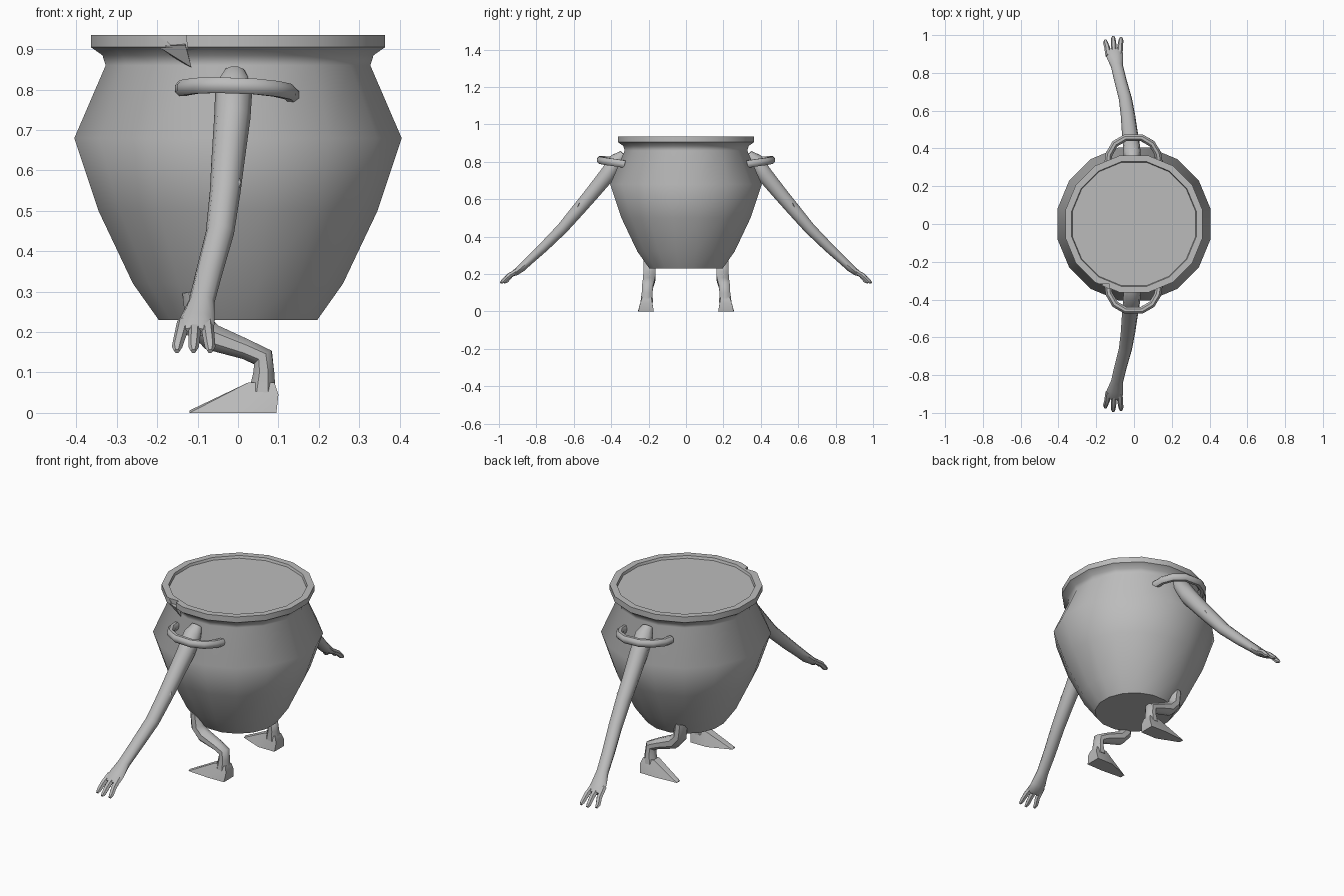
import bpy, bmesh
from math import cos, sin, pi, radians
from mathutils import Vector

if "Cube" in bpy.data.objects:
    bpy.data.objects.remove(bpy.data.objects["Cube"])

clay = bpy.data.materials.new("grey_clay")
clay.use_nodes = True
clay.diffuse_color = (0.5, 0.5, 0.5, 1)
clay.node_tree.nodes["Principled BSDF"].inputs["Base Color"].default_value = (0.5, 0.5, 0.5, 1)


def finish(bm, name, mirror=True):
    """Turn a bmesh into an object, mirrored front to back when asked."""
    bmesh.ops.recalc_face_normals(bm, faces=bm.faces)
    mesh = bpy.data.meshes.new(name)
    bm.to_mesh(mesh)
    bm.free()
    mesh.materials.append(clay)
    obj = bpy.data.objects.new(name, mesh)
    bpy.context.collection.objects.link(obj)
    if mirror:
        mod = obj.modifiers.new("mirror", 'MIRROR')
        mod.use_axis = (False, True, False)
        mod.use_mirror_merge = False
    return obj


def smooth(obj, angle=45):
    bpy.ops.object.select_all(action='DESELECT')
    obj.select_set(True)
    bpy.context.view_layer.objects.active = obj
    bpy.ops.object.shade_smooth_by_angle(angle=radians(angle))


def skin(bm, rings):
    """Join rings of vertices with quads and cap both ends."""
    n = len(rings[0])
    for a, b in zip(rings, rings[1:]):
        for i in range(n):
            j = (i + 1) % n
            bm.faces.new((a[i], a[j], b[j], b[i]))
    bm.faces.new(rings[0])
    bm.faces.new(rings[-1])


def tube(name, path, axis, sides=8, phase=0.0):
    """Sweep an ellipse; each point is x, y, z, half width along axis, half depth."""
    bm = bmesh.new()
    pts = [Vector(p[:3]) for p in path]
    rings = []
    for i, p in enumerate(path):
        t = (pts[min(i + 1, len(pts) - 1)] - pts[max(i - 1, 0)]).normalized()
        u = Vector(axis)
        u = (u - t * u.dot(t)).normalized()
        v = t.cross(u)
        rings.append([bm.verts.new(pts[i] + u * p[3] * cos(a) + v * p[4] * sin(a))
                      for a in (2 * pi * k / sides + phase for k in range(sides))])
    skin(bm, rings)
    obj = finish(bm, name)
    smooth(obj)
    return obj


def hull(name, points, mirror=True):
    bm = bmesh.new()
    for p in points:
        bm.verts.new(p)
    bmesh.ops.convex_hull(bm, input=bm.verts)
    return finish(bm, name, mirror)


# Pot body with rim and flat filled top
SIDES = 16
profile = [(0.2, 0.23), (0.265, 0.32), (0.352, 0.5), (0.413, 0.68), (0.334, 0.86),
           (0.342, 0.885), (0.371, 0.905), (0.371, 0.935), (0.337, 0.935), (0.333, 0.922)]
bm = bmesh.new()
skin(bm, [[bm.verts.new((r * cos(a), r * sin(a), z))
           for a in (2 * pi * (k + 0.5) / SIDES for k in range(SIDES))] for r, z in profile])
pot = finish(bm, "pot", mirror=False)

# Broken notch in the front of the rim
notch = [(-0.2, 0.95), (-0.13, 0.95), (-0.125, 0.9), (-0.15, 0.89)]
cutter = hull("notch_cutter", [(x, y, z) for x, z in notch for y in (-0.45, -0.318)], False)
mod = pot.modifiers.new("notch", 'BOOLEAN')
mod.operation = 'DIFFERENCE'
mod.object = cutter
bpy.context.view_layer.objects.active = pot
bpy.ops.object.modifier_apply(modifier=mod.name)
bpy.data.objects.remove(cutter)
smooth(pot)

# Splinter hanging below the notch
hull("rim_chip", [(-0.2, -0.31, 0.908), (-0.13, -0.345, 0.91), (-0.115, -0.32, 0.855),
                  (-0.145, -0.29, 0.87), (-0.13, -0.3, 0.915)], False)

# Handles hooped around the arms
tube("handles", [(-0.138, 0.325, 0.803, 0.021, 0.02), (-0.132, 0.37, 0.805, 0.021, 0.02),
                 (-0.1, 0.425, 0.81, 0.021, 0.02), (-0.045, 0.457, 0.811, 0.021, 0.02),
                 (0.04, 0.457, 0.808, 0.021, 0.02), (0.095, 0.425, 0.802, 0.021, 0.02),
                 (0.125, 0.375, 0.795, 0.021, 0.02), (0.133, 0.325, 0.787, 0.021, 0.02)],
     (0, 0, 1), 8, pi / 8)

# Arms from shoulder to palm
tube("arms", [(-0.008, 0.335, 0.842, 0.028, 0.022), (-0.01, 0.368, 0.81, 0.046, 0.042),
              (-0.014, 0.42, 0.732, 0.045, 0.045), (-0.025, 0.51, 0.622, 0.041, 0.04),
              (-0.032, 0.575, 0.545, 0.038, 0.037), (-0.045, 0.66, 0.445, 0.035, 0.032),
              (-0.072, 0.76, 0.345, 0.033, 0.028), (-0.09, 0.835, 0.275, 0.032, 0.024),
              (-0.1, 0.88, 0.232, 0.043, 0.022), (-0.106, 0.912, 0.208, 0.046, 0.018),
              (-0.107, 0.925, 0.2, 0.038, 0.012)], (1, 0, 0), 10)
hull("elbow_tips", [(0.008, 0.575, 0.57), (-0.005, 0.56, 0.6), (-0.005, 0.59, 0.535),
                    (-0.03, 0.555, 0.545), (-0.02, 0.6, 0.56)])

# Three fingers on each hand
for label, x0, x1, y1 in (("outer", -0.135, -0.151, 0.975), ("middle", -0.106, -0.11, 0.993),
                          ("inner", -0.077, -0.069, 0.988)):
    mid = (x0 + x1) / 2
    tube(label + "_fingers", [(x0, 0.89, 0.225, 0.016, 0.014),
                              (mid, (0.9 + y1) / 2, 0.192, 0.015, 0.014),
                              (x1, y1 - 0.015, 0.163, 0.013, 0.012),
                              (x1, y1, 0.153, 0.007, 0.006)], (1, 0, 0), 6)

# Bent legs and wedge feet
tube("legs", [(-0.11, 0.195, 0.3, 0.034, 0.03), (-0.1, 0.195, 0.225, 0.036, 0.034),
              (-0.065, 0.195, 0.187, 0.036, 0.036), (0.02, 0.2, 0.157, 0.034, 0.027),
              (0.062, 0.205, 0.137, 0.032, 0.029), (0.064, 0.208, 0.1, 0.031, 0.028),
              (0.06, 0.21, 0.05, 0.036, 0.036)], (0, 1, 0), 8, pi / 8)
sole = [(0.095, 0.172), (0.095, 0.255), (0, 0.172), (0, 0.257), (-0.12, 0.22), (-0.12, 0.248)]
ankle = [(0.025, 0.19), (0.025, 0.232), (0.09, 0.185), (0.09, 0.235)]
feet = hull("feet", [(x, y, 0) for x, y in sole] + [(x, y, 0.075) for x, y in ankle]
            + [(0.1, 0.18, 0.045), (0.1, 0.245, 0.045), (-0.12, 0.235, 0.006)])
smooth(feet, 35)
